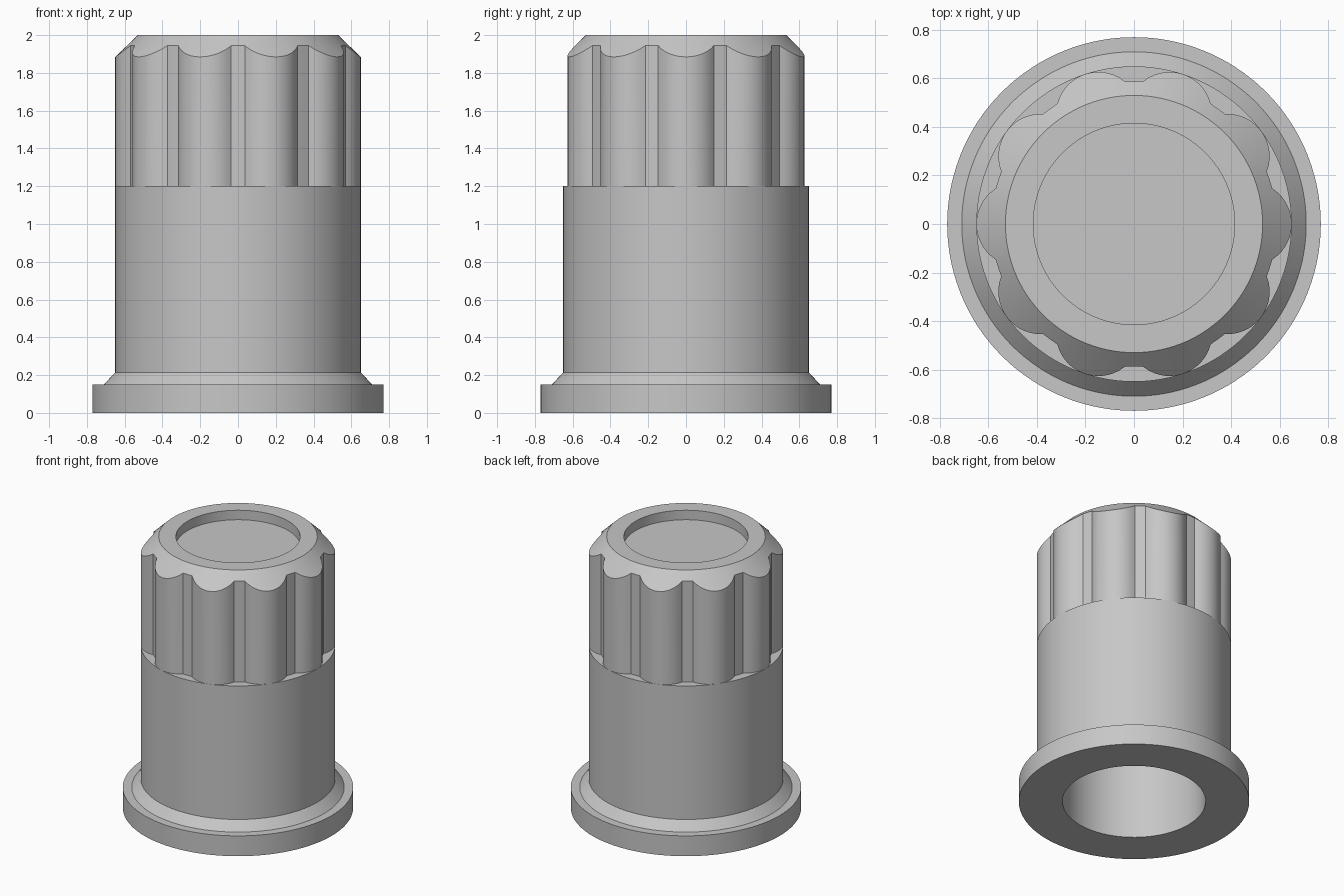
import bpy, bmesh
from math import sin, cos, sqrt, radians

cube = bpy.data.objects.get("Cube")
if cube:
    bpy.data.objects.remove(cube, do_unlink=True)

grey = bpy.data.materials.new("plain_grey")
grey.use_nodes = True
colour = (0.57, 0.57, 0.57, 1)
grey.diffuse_color = colour
grey.node_tree.nodes["Principled BSDF"].inputs["Base Color"].default_value = colour

# Column angles: each lobe has a rounded part and a narrow valley
LOBES, STEPS = 10, 14
HALF = radians(14.5)
PITCH = radians(360 / LOBES)
offsets = [-HALF + 2 * HALF * i / STEPS for i in range(STEPS + 1)] + [PITCH / 2]
columns = [(k * PITCH + a, a) for k in range(LOBES) for a in offsets]

LOBE_CENTRE, LOBE_RADIUS, VALLEY = 0.475, 0.175, 0.588
TOP, TOP_RADIUS, SLOPE = 2.0, 0.53, 0.96


def lobe(a):
    """Outline radius at an angle measured from the lobe's middle."""
    if abs(a) > HALF + 0.0001:
        return VALLEY
    return LOBE_CENTRE * cos(a) + sqrt(LOBE_RADIUS ** 2 - (LOBE_CENTRE * sin(a)) ** 2)


def lathe(name, profile):
    """Sweep (radius, height) points round z; either may depend on the angle."""
    bm = bmesh.new()
    rings = []
    for r, z in profile:
        ring = []
        for angle, a in columns:
            radius = r(a) if callable(r) else r
            height = z(radius) if callable(z) else z
            ring.append(bm.verts.new((radius * cos(angle), radius * sin(angle), height)))
        rings.append(ring)
    n = len(columns)
    for low, high in zip(rings, rings[1:]):
        for j in range(n):
            k = (j + 1) % n
            bm.faces.new((low[j], low[k], high[k], high[j]))
    bmesh.ops.remove_doubles(bm, verts=bm.verts, dist=0.0001)
    mesh = bpy.data.meshes.new(name)
    bm.to_mesh(mesh)
    bm.free()
    mesh.materials.append(grey)
    ob = bpy.data.objects.new(name, mesh)
    bpy.context.collection.objects.link(ob)
    bpy.ops.object.select_all(action='DESELECT')
    ob.select_set(True)
    bpy.context.view_layer.objects.active = ob
    bpy.ops.object.shade_smooth_by_angle(angle=radians(30))
    return ob


# Flanged sleeve with a blind bore from below
lathe("flanged_sleeve", [
    (0, 1.1), (0.478, 1.1), (0.478, 0), (0.77, 0), (0.77, 0.15),
    (0.71, 0.15), (0.65, 0.215), (0.65, 1.2), (0, 1.2)])

# Lobed head with a conical chamfer and a shallow round recess on top
lathe("lobed_head", [
    (lobe, 1.2),
    (lobe, lambda r: TOP - (r - TOP_RADIUS) * SLOPE),
    (TOP_RADIUS, TOP), (0.415, TOP), (0.415, TOP - 0.07), (0, TOP - 0.07)])
